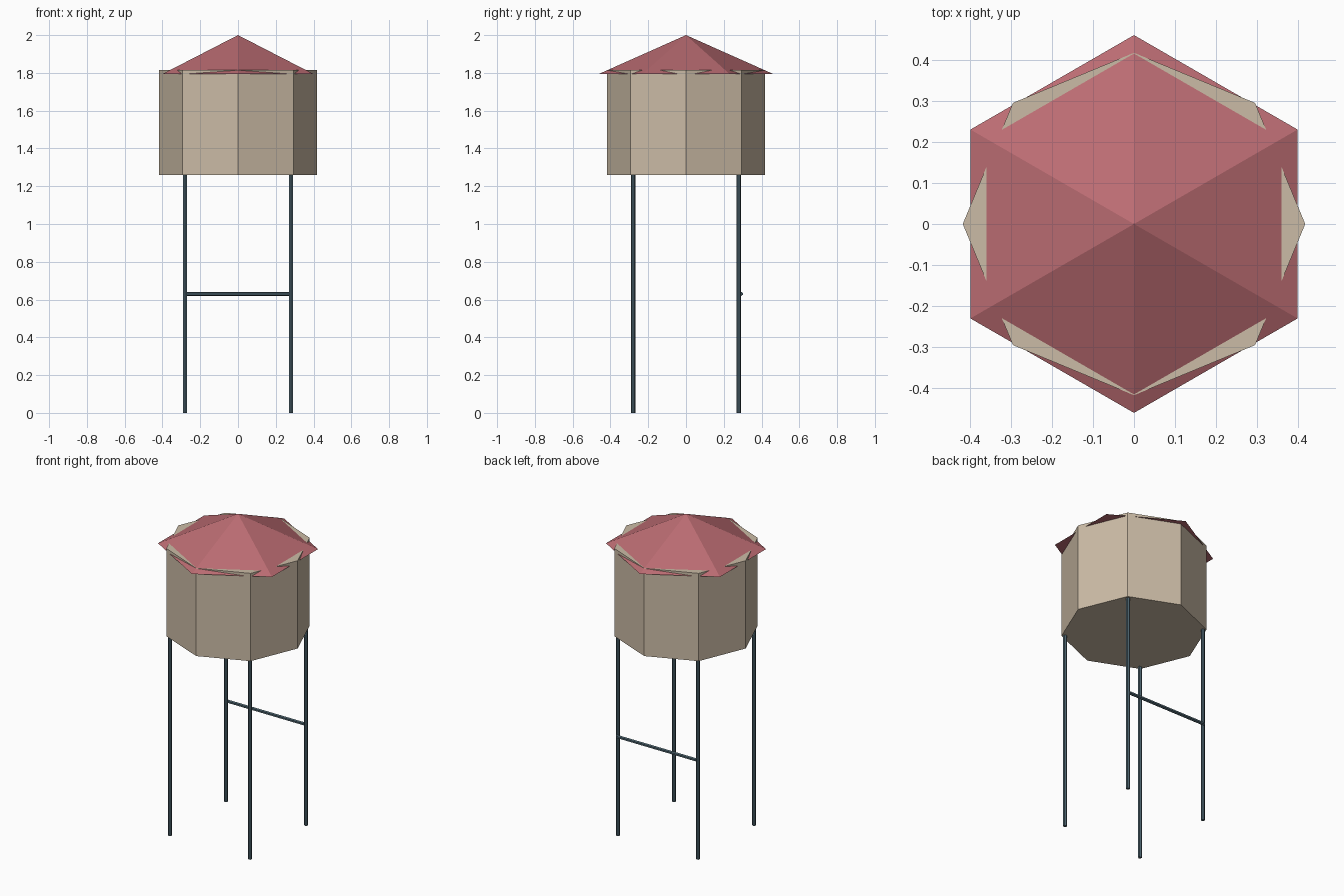
import bpy, math
from mathutils import Vector

if "Cube" in bpy.data.objects:
    bpy.data.objects.remove(bpy.data.objects["Cube"])

def material(name, rgb):
    m = bpy.data.materials.new(name)
    m.diffuse_color = (*rgb, 1)
    m.use_nodes = True
    m.node_tree.nodes["Principled BSDF"].inputs["Base Color"].default_value = m.diffuse_color
    return m

TAN = material("tan_wood", (0.60, 0.50, 0.38))
RED = material("red_roof", (0.50, 0.15, 0.17))
STEEL = material("dark_steel", (0.07, 0.12, 0.15))

def prism(name, sides, r1, r2, start, end, mat):
    # straight prism or cone between two points
    a, b = Vector(start), Vector(end)
    bpy.ops.mesh.primitive_cone_add(vertices=sides, radius1=r1, radius2=r2,
                                    depth=(b - a).length, location=(a + b) / 2)
    ob = bpy.context.object
    ob.rotation_euler = (b - a).to_track_quat('Z', 'Y').to_euler()
    ob.name = name
    ob.data.materials.append(mat)
    return ob

# Octagonal tank and hexagonal roof
prism("tank", 8, 0.417, 0.417, (0, 0, 1.26), (0, 0, 1.815), TAN)
prism("roof", 6, 0.46, 0, (0, 0, 1.795), (0, 0, 2.0), RED)

# Four legs
LEG = 0.28
for fy, sy in (("front", -1), ("back", 1)):
    for fx, sx in (("left", -1), ("right", 1)):
        x, y = sx * LEG, sy * LEG
        prism(f"{fy}_{fx}_leg", 6, 0.0115, 0.0115, (x, y, 0), (x, y, 1.26), STEEL)

# Single cross brace at the back
prism("back_brace", 6, 0.0105, 0.0105, (-LEG, 0.292, 0.63), (LEG, 0.292, 0.63), STEEL)
